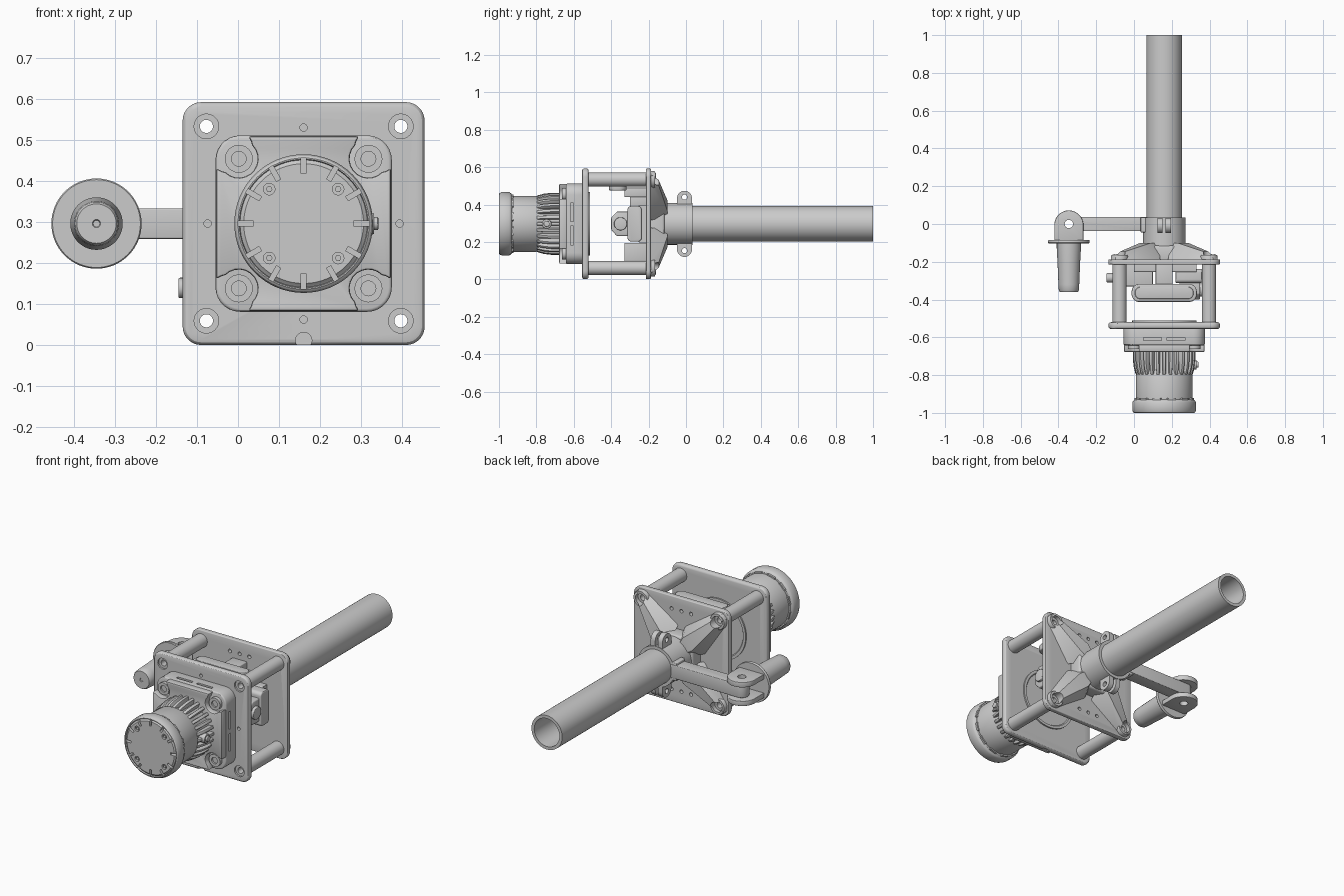
import bpy, bmesh
from math import sin, cos, pi, radians, sqrt
from mathutils import Matrix, Vector

if "Cube" in bpy.data.objects:
    bpy.data.objects.remove(bpy.data.objects["Cube"])

CX, CZ = 0.16, 0.297          # main axis of the assembly
R = 0.237                     # rod offset from the axis
QUADS = [(sx, sz) for sx in (-1, 1) for sz in (-1, 1)]


def finish(name, bm, bevel=0, seg=3):
    bmesh.ops.remove_doubles(bm, verts=bm.verts, dist=1e-5)
    bmesh.ops.recalc_face_normals(bm, faces=bm.faces)
    me = bpy.data.meshes.new(name)
    bm.to_mesh(me)
    bm.free()
    ob = bpy.data.objects.new(name, me)
    bpy.context.collection.objects.link(ob)
    if bevel:
        m = ob.modifiers.new("bevel", 'BEVEL')
        m.width, m.segments, m.limit_method = bevel, seg, 'ANGLE'
        m.angle_limit = radians(35)
        apply(ob)
    return ob


def apply(ob):
    bpy.context.view_layer.objects.active = ob
    for m in list(ob.modifiers):
        bpy.ops.object.modifier_apply(modifier=m.name)


def prism(name, pts, a, b, axis='Y', bevel=0, mat=None, seg=3):
    put = {'X': lambda u, v, h: (h, u, v), 'Y': lambda u, v, h: (u, h, v),
           'Z': lambda u, v, h: (u, v, h)}[axis]
    bm = bmesh.new()
    lo = [bm.verts.new(put(u, v, a)) for u, v in pts]
    hi = [bm.verts.new(put(u, v, b)) for u, v in pts]
    bm.faces.new(lo)
    bm.faces.new(hi)
    n = len(pts)
    for i in range(n):
        bm.faces.new((lo[i], lo[(i + 1) % n], hi[(i + 1) % n], hi[i]))
    if mat:
        bm.transform(mat)
    return finish(name, bm, bevel, seg)


def circle(u, v, r, n=32, a0=0, a1=360):
    full = a1 - a0 == 360
    return [(u + r * cos(radians(a0 + (a1 - a0) * i / (n if full else n - 1))),
             v + r * sin(radians(a0 + (a1 - a0) * i / (n if full else n - 1)))) for i in range(n)]


def rounded(u, v, w, h, r):
    pts = []
    for k, (sx, sy) in enumerate([(1, 1), (-1, 1), (-1, -1), (1, -1)]):
        pts += circle(u + sx * (w / 2 - r), v + sy * (h / 2 - r), r, 8, 90 * k, 90 * k + 90)
    return pts


def rod(name, u, v, r, a, b, axis='Y', n=32, bevel=0):
    return prism(name, circle(u, v, r, n), a, b, axis, bevel)


def box(name, x0, x1, y0, y1, z0, z1, bevel=0):
    return prism(name, [(x0, z0), (x1, z0), (x1, z1), (x0, z1)], y0, y1, 'Y', bevel)


def lathe(name, prof, x=CX, z=CZ, n=64, closed=False):
    """Revolve (radius, y) points around an axis parallel to y."""
    bm = bmesh.new()
    rings = [[bm.verts.new((x + r * cos(2 * pi * i / n), y, z + r * sin(2 * pi * i / n)))
              for i in range(n)] if r > 0 else [bm.verts.new((x, y, z))] * n for r, y in prof]
    pairs = list(zip(rings, rings[1:])) + ([(rings[-1], rings[0])] if closed else [])
    for p, q in pairs:
        for i in range(n):
            j = (i + 1) % n
            f = list(dict.fromkeys((p[i], p[j], q[j], q[i])))
            bm.faces.new(f)
    return finish(name, bm)


def join(obs, name):
    bpy.ops.object.select_all(action='DESELECT')
    for o in obs:
        o.select_set(True)
    bpy.context.view_layer.objects.active = obs[0]
    if len(obs) > 1:
        bpy.ops.object.join()
    obs[0].name = name
    return obs[0]


def cut(ob, cutters):
    c = join(cutters, "cutter")
    c.hide_render = True
    m = ob.modifiers.new("cut", 'BOOLEAN')
    m.operation, m.object, m.solver = 'DIFFERENCE', c, 'EXACT'
    apply(ob)
    bpy.data.objects.remove(c)


def spin(angle):
    return (Matrix.Translation((CX, 0, CZ)) @ Matrix.Rotation(angle, 4, 'Y'))


def corner_holes(r, a, b, off=R):
    return [rod("c", CX + sx * off, CZ + sz * off, r, a, b) for sx, sz in QUADS]


# long hollow tube
lathe("main_tube", [(0.095, -0.1), (0.095, 1), (0.078, 1), (0.078, -0.1)], closed=True)

# clamp collar and its bolt ears
lathe("clamp_collar", [(0.112, -0.12), (0.112, 0.035), (0.094, 0.035), (0.094, -0.12)], closed=True)
for s in (-1, 1):
    for side in (-1, 1):
        z0, zc = CZ + s * 0.09, CZ + s * 0.137
        arc = circle(-0.008, zc, 0.04, 14, 0, 180 * s)
        x = CX + side * 0.022
        ear = prism("clamp_ear", arc + [(-0.048, z0), (0.032, z0)], x - 0.014, x + 0.014, 'X')
        cut(ear, [rod("c", -0.008, zc + s * 0.006, 0.014, x - 0.05, x + 0.05, 'X', 20)])

# rear plate: flat sheet, corner ridges, hub
rear = prism("rear_plate", rounded(CX, CZ, 0.59, 0.59, 0.045), -0.215, -0.187, bevel=0.005)
cut(rear, corner_holes(0.016, -0.3, 0) +
    [rod("c", CX + dx, CZ + s * 0.225, 0.01, -0.3, 0, n=16) for dx in (-0.06, 0, 0.06) for s in (-1, 1)])
ridges = []
for k in range(4):
    bm = bmesh.new()
    for s in (-1, 1):
        for x, y, z in [(0.012, -0.163, 0.375), (0.04, -0.1, 0.14), (0.045, -0.2, 0.36),
                        (0.092, -0.2, 0.12), (0.02, -0.2, 0.385), (0.02, -0.1, 0.06)]:
            bm.verts.new((s * x, y, z))
    bmesh.ops.convex_hull(bm, input=bm.verts)
    bm.transform(spin(radians(45 + 90 * k)))
    ridges.append(finish("corner_ridge", bm))
for o in ridges:
    cut(o, corner_holes(0.03, -0.192, 0))
    cut(o, corner_holes(0.016, -0.3, 0))
for sx, sz in QUADS:
    lathe("rear_corner_boss", [(0.046, -0.205), (0.046, -0.172), (0.043, -0.165), (0.03, -0.165),
          (0.03, -0.192), (0.016, -0.192), (0.016, -0.205)], CX + sx * R, CZ + sz * R, 32, True)
    # spacer rods between the plates
    lathe("spacer_rod", [(0.038, -0.53), (0.038, -0.205), (0.016, -0.205), (0.016, -0.53)],
          CX + sx * R, CZ + sz * R, 32, True)
prism("rear_hub", rounded(CX, CZ, 0.24, 0.24, 0.04), -0.2, -0.115, bevel=0.012)

# front plate
front = prism("front_plate", rounded(CX, CZ, 0.59, 0.592, 0.045), -0.556, -0.52, bevel=0.013)
cut(front, corner_holes(0.016, -0.7, -0.4) +
    [rod("c", CX + u * 0.234, CZ + v * 0.234, 0.009, -0.7, -0.535, n=16)
     for u, v in ((0, 1), (0, -1), (1, 0), (-1, 0))] + [rod("c", CX, 0.012, 0.02, -0.7, -0.535)])
cut(front, corner_holes(0.03, -0.7, -0.546))
lathe("front_plate_back_ring", [(0, -0.53), (0.17, -0.53), (0.17, -0.512), (0.155, -0.512),
                                (0.15, -0.518), (0, -0.518)])

# square lamp housing with side slots
house = prism("housing_base", rounded(CX, CZ, 0.43, 0.43, 0.06), -0.642, -0.55, bevel=0.008)
slots = []
for s in (-0.062, 0.062):
    for e in (-0.215, 0.215):
        slots.append(box("c", CX + s - 0.047, CX + s + 0.047, -0.617, -0.602, CZ + e - 0.012, CZ + e + 0.012))
        slots.append(box("c", CX + e - 0.012, CX + e + 0.012, -0.617, -0.602, CZ + s - 0.05, CZ + s + 0.05))
cut(house, slots)

# raised cross-shaped step with scooped corners
cross = []
for k in range(4):
    q = [(0.213, 0.135), (0.2, 0.128)] + circle(0.158, 0.158, 0.046, 12, -45, -225) + [(0.128, 0.2), (0.135, 0.213)]
    a = k * pi / 2
    cross += [(CX + u * cos(a) - v * sin(a), CZ + u * sin(a) + v * cos(a)) for u, v in q]
prism("housing_step", cross, -0.678, -0.635, bevel=0.006, seg=2)
for sx, sz in QUADS:
    x, z = CX + sx * 0.158, CZ + sz * 0.158
    lathe("housing_screw", [(0.034, -0.63), (0.034, -0.662), (0.018, -0.662), (0.018, -0.652), (0, -0.652)], x, z, 24)

# round lamp body, cooling fins and connector
lathe("lamp_body", [(0.138, -0.66), (0.138, -0.775), (0.15, -0.8), (0.15, -0.925), (0.145, -0.925),
                    (0.145, -0.95), (0, -0.95)])
fins = []
for k in range(28):
    fins.append(prism("fin", [(-0.66, 0.12), (-0.66, 0.166), (-0.72, 0.166), (-0.76, 0.161),
                              (-0.79, 0.153), (-0.8, 0.148), (-0.8, 0.12)],
                      -0.0085, 0.0085, 'X', 0.004, spin(2 * pi * k / 28), 2))
join(fins, "cooling_fins")
rod("connector", -0.745, CZ, 0.026, CX + 0.12, CX + 0.172, 'X', 24, 0.003)
rod("connector_tip", -0.745, CZ, 0.016, CX + 0.16, CX + 0.182, 'X', 24, 0.003)

# front cap with radial slots and screws
cap = lathe("lamp_cap", [(0, -0.93), (0.155, -0.93), (0.164, -0.936), (0.169, -0.945), (0.169, -0.985),
                         (0.165, -0.996), (0.16, -1), (0.157, -1), (0.155, -0.992), (0.15, -0.996),
                         (0.146, -1), (0, -1)])
cut(cap, [prism("c", [(-0.006, 0.122), (0.006, 0.122), (0.006, 0.16), (-0.006, 0.16)],
                -1.05, -0.965, 'Y', 0, spin(2 * pi * k / 12)) for k in range(12)])
cut(cap, corner_holes(0.014, -1.05, -0.988, 0.084))
for sx, sz in QUADS:
    rod("cap_screw", CX + sx * 0.084, CZ + sz * 0.084, 0.008, -0.997, -0.98, n=6)
for k in range(12):
    prism("cap_rear_rib", [(-0.025, 0.14), (0.025, 0.14), (0.022, 0.157), (-0.022, 0.157)],
          -0.932, -0.921, 'Y', 0, spin(2 * pi * (k + .5) / 12))

# equipment between the plates
prism("top_module", rounded(CX, -0.365, 0.345, 0.095, 0.04), 0.475, 0.512, 'Z', 0.008)
prism("top_module_lid", rounded(CX, -0.365, 0.31, 0.065, 0.03), 0.505, 0.52, 'Z', 0.004)
box("module_bracket", 0.115, 0.205, -0.33, -0.21, 0.44, 0.49, 0.005)
box("module_post", 0.125, 0.195, -0.3, -0.21, 0.39, 0.45, 0.005)
prism("side_block", rounded(-0.275, CZ, 0.075, 0.19, 0.02), 0.22, 0.36, 'X', 0.006)
prism("side_block_foot", rounded(-0.23, CZ, 0.05, 0.2, 0.008), 0.0, 0.33, 'X')
octo = [(-0.4, 0.265), (-0.37, 0.232), (-0.31, 0.232), (-0.3, 0.25),
        (-0.3, 0.345), (-0.31, 0.362), (-0.37, 0.362), (-0.4, 0.33)]
prism("side_connector", octo, 0.24, 0.35, 'X', 0.006)
rod("side_connector_tip", -0.35, CZ, 0.035, 0.34, 0.365, 'X', 24, 0.004)
box("lower_box", -0.08, 0.1, -0.33, -0.21, 0.095, 0.195, 0.006)
rod("box_knob", -0.285, 0.14, 0.025, -0.145, -0.06, 'X', 24, 0.004)

# side arm with forked pivot
HX = -0.345
arm = prism("side_arm", circle(HX, 0, 0.038, 16, 90, 270) + [(0.07, -0.038), (0.07, 0.038)],
            CZ - 0.037, CZ + 0.037, 'Z', 0.004)
cut(arm, [rod("c", HX, 0, 0.022, 0, 1, 'Z')])
box("arm_root", 0.035, 0.075, -0.045, 0.035, CZ - 0.05, CZ + 0.05, 0.004)
for s in (-1, 1):
    zc = CZ + s * 0.052
    tab = prism("fork_tab", circle(HX, -0.005, 0.077, 24, 0, 180) + [(HX - 0.077, -0.09), (HX + 0.077, -0.09)],
                zc - 0.014, zc + 0.014, 'Z', 0.003)
    cut(tab, [rod("c", HX, 0, 0.022, 0, 1, 'Z')])

# handle grip with flange
lathe("handle_flange", [(0, -0.085), (0.108, -0.085), (0.11, -0.089), (0.11, -0.099), (0.107, -0.103), (0, -0.103)], HX)
lathe("handle_grip", [(0.064, -0.095), (0.064, -0.13), (0.06, -0.2), (0.055, -0.32), (0.053, -0.352),
                      (0.048, -0.36), (0.01, -0.36), (0.008, -0.357), (0, -0.357)], HX, n=48)

# smooth shading with sharp edges kept
bpy.ops.object.select_all(action='SELECT')
bpy.context.view_layer.objects.active = bpy.data.objects["main_tube"]
bpy.ops.object.shade_smooth_by_angle(angle=radians(30))
